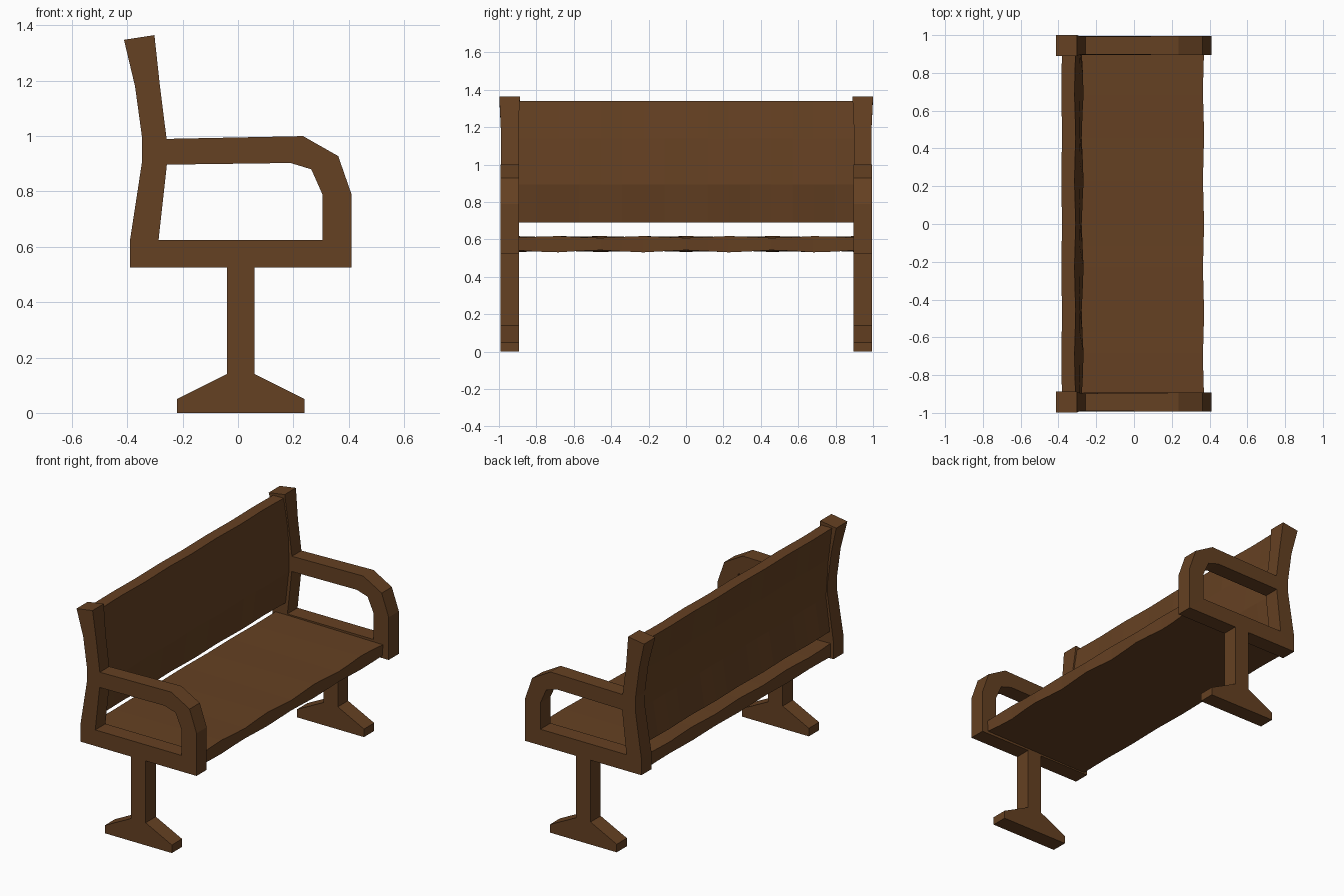
import bpy, bmesh, math

if "Cube" in bpy.data.objects:
    bpy.data.objects.remove(bpy.data.objects["Cube"])

wood = bpy.data.materials.new("brown_wood")
wood.diffuse_color = (0.13, 0.052, 0.016, 1)
wood.use_nodes = True
wood.node_tree.nodes["Principled BSDF"].inputs["Base Color"].default_value = wood.diffuse_color


def add_object(name, bm):
    bmesh.ops.recalc_face_normals(bm, faces=bm.faces)
    mesh = bpy.data.meshes.new(name)
    bm.to_mesh(mesh)
    bm.free()
    mesh.materials.append(wood)
    obj = bpy.data.objects.new(name, mesh)
    bpy.context.collection.objects.link(obj)
    return obj


# Side frame outline: foot, leg, seat rail, armrest and back post
OUTER = [(-0.22, 0), (0.24, 0), (0.24, 0.05), (0.06, 0.14), (0.06, 0.525),
         (0.41, 0.525), (0.41, 0.79), (0.362, 0.928), (0.235, 1.0),
         (-0.258, 0.99), (-0.282, 1.18), (-0.302, 1.365), (-0.412, 1.348),
         (-0.372, 1.18), (-0.346, 0.99), (-0.346, 0.912), (-0.39, 0.625),
         (-0.39, 0.525), (-0.04, 0.525), (-0.04, 0.14), (-0.22, 0.05)]
# Opening under the armrest
INNER = [(-0.287, 0.625), (0.305, 0.625), (0.305, 0.79), (0.265, 0.88),
         (0.19, 0.903), (-0.257, 0.897)]


def side_frame(name, y):
    bm = bmesh.new()
    edges = []
    for loop in (OUTER, INNER):
        vs = [bm.verts.new((x, -0.05, z)) for x, z in loop]
        edges += [bm.edges.new((a, b)) for a, b in zip(vs, vs[1:] + vs[:1])]
    bmesh.ops.triangle_fill(bm, edges=edges, use_beauty=True)
    bmesh.ops.dissolve_limit(bm, angle_limit=0.01, verts=[], edges=bm.edges)
    ext = bmesh.ops.extrude_face_region(bm, geom=bm.faces[:])
    for v in ext["geom"]:
        if isinstance(v, bmesh.types.BMVert):
            v.co.y = 0.05
    # Posts are slimmer in the middle and flare at the top
    for v in bm.verts:
        if v.co.z > 1.3:
            v.co.y *= 1.1
        elif v.co.x < -0.2 and 0.9 < v.co.z < 1.25:
            v.co.y *= 0.93
        v.co.y += y
    return add_object(name, bm)


# Plank: cross-section swept along y with a gentle wave
def plank(name, section, wave, steps=16, half=0.91):
    bm = bmesh.new()
    rings = []
    for i in range(steps + 1):
        y = -half + 2 * half * i / steps
        w = math.cos(2 * math.pi * y / 0.47)
        rings.append([bm.verts.new((x + wave[j][0] * w, y, z + wave[j][1] * w))
                      for j, (x, z) in enumerate(section)])
    n = len(section)
    for a, b in zip(rings, rings[1:]):
        for j in range(n):
            k = (j + 1) % n
            bm.faces.new((a[j], a[k], b[k], b[j]))
    bm.faces.new(rings[0])
    bm.faces.new(rings[-1])
    return add_object(name, bm)


for label, y in (("left", -0.943), ("right", 0.945)):
    side_frame(label + "_side_frame", y)

plank("seat",
      [(-0.37, 0.537), (0.365, 0.537), (0.368, 0.613), (-0.37, 0.615)],
      [(0.002, -0.004), (0.003, 0.006), (0.003, -0.005), (0.002, 0.003)])

plank("backrest",
      [(-0.302, 0.69), (-0.272, 0.895), (-0.288, 1.14), (-0.312, 1.34),
       (-0.383, 1.34), (-0.355, 1.14), (-0.333, 0.895), (-0.365, 0.69)],
      [(0.003, 0), (-0.005, 0), (0.003, 0), (0.003, 0),
       (0.002, 0), (0.003, 0), (-0.003, 0), (0.003, 0)])
